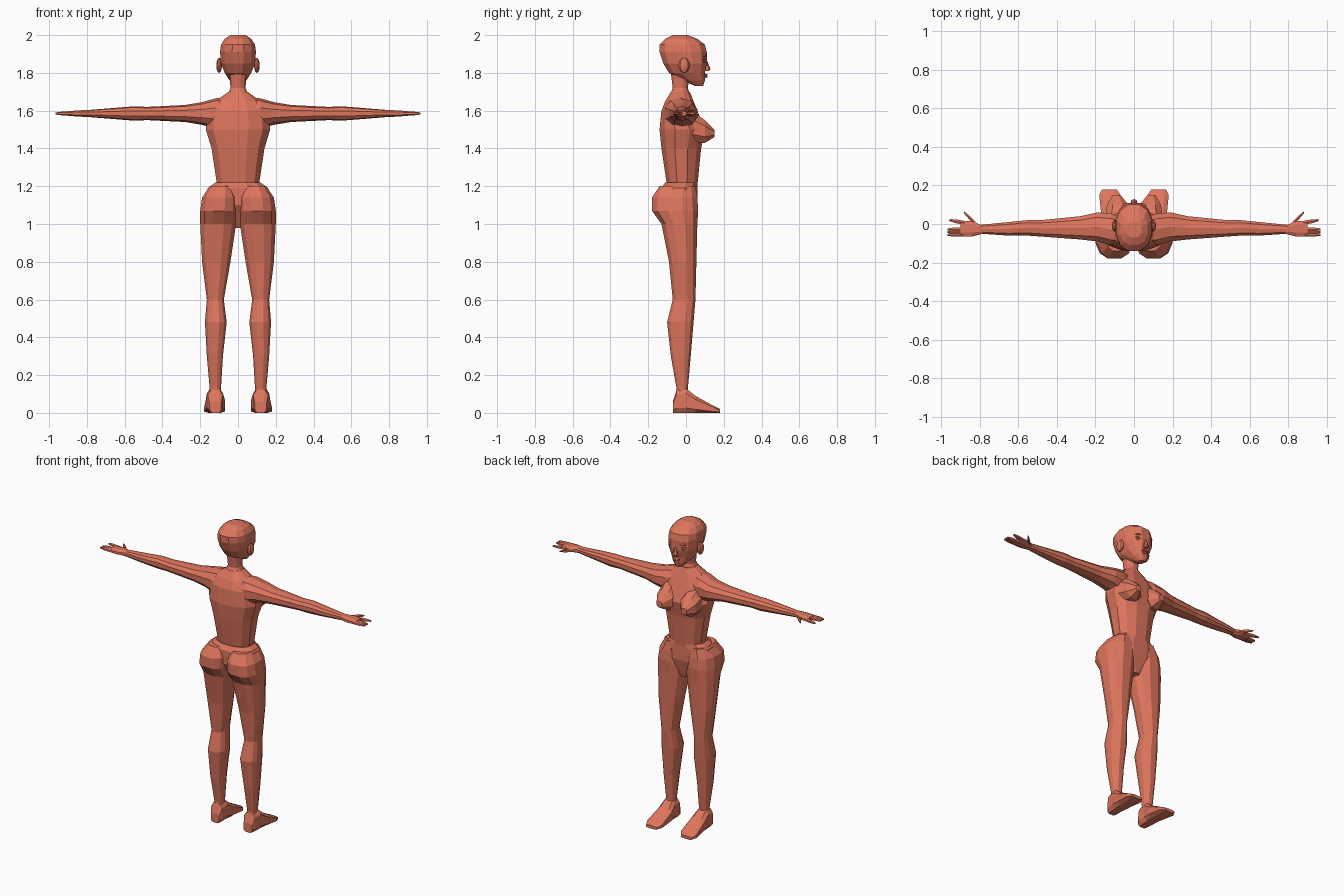
import bpy, bmesh, math
from mathutils import Vector, Matrix

default_cube = bpy.data.objects.get("Cube")
if default_cube:
    bpy.data.objects.remove(default_cube, do_unlink=True)

skin = bpy.data.materials.new("terracotta skin")
skin.use_nodes = True
colour = (.73, .18, .11, 1)
skin.diffuse_color = colour
skin.node_tree.nodes["Principled BSDF"].inputs["Base Color"].default_value = colour

X, Y, Z = range(3)
ARM_HEIGHT = 1.585
FINGER = .01


def finish(name, bm):
    """Turn the working mesh into a flat shaded part with the skin colour."""
    bmesh.ops.recalc_face_normals(bm, faces=bm.faces)
    mesh = bpy.data.meshes.new(name)
    bm.to_mesh(mesh)
    bm.free()
    mesh.materials.append(skin)
    part = bpy.data.objects.new(name, mesh)
    bpy.context.collection.objects.link(part)


def section(sides, power):
    """Rounded polygon that exactly fills a box from -1 to 1."""
    def curve(value):
        return math.copysign(abs(value) ** power, value)
    angles = [math.tau * (i + .5) / sides for i in range(sides)]
    points = [(curve(math.cos(a)), curve(math.sin(a))) for a in angles]
    wide = max(u for u, v in points)
    tall = max(v for u, v in points)
    return [(u / wide, v / tall) for u, v in points]


def loft(name, axis, rows, sides=12, power=.85, mirror=1):
    """Skin a row of sections; each row is position, low/high, low/high."""
    first, second = [i for i in (X, Y, Z) if i != axis]
    bm = bmesh.new()
    rings = []
    for position, a_low, a_high, b_low, b_high in rows:
        ring = []
        for u, v in section(sides, power):
            point = Vector()
            point[axis] = position
            point[first] = (a_low + a_high + u * (a_high - a_low)) / 2
            point[second] = (b_low + b_high + v * (b_high - b_low)) / 2
            point.x *= mirror
            ring.append(bm.verts.new(point))
        rings.append(ring)
    for lower, upper in zip(rings, rings[1:]):
        for i in range(sides):
            j = (i + 1) % sides
            bm.faces.new((lower[i], lower[j], upper[j], upper[i]))
    bm.faces.new(rings[0])
    bm.faces.new(rings[-1])
    finish(name, bm)


def upright(name, rows, **options):
    """Symmetric vertical loft; each row is height, half width, back, front."""
    loft(name, Z, [(z, -w, w, back, front) for z, w, back, front in rows], **options)


def outstretched(name, rows, **options):
    """Level sideways loft; each row is x, back, front, half thickness."""
    loft(name, X, [(x, back, front, ARM_HEIGHT - h, ARM_HEIGHT + h)
                   for x, back, front, h in rows], **options)


def finger(name, start, end, **options):
    """Tapering finger between two points of the hand's plane."""
    rows = []
    for blend, radius in ((0, FINGER), (.6, FINGER), (1, FINGER / 2)):
        x, y = Vector(start).lerp(Vector(end), blend)
        rows.append((x, y - radius, y + radius, radius))
    outstretched(name, rows, sides=6, **options)


def blob(name, centre, radii, mirror=1):
    """Squashed faceted ball."""
    bm = bmesh.new()
    place = Matrix.Translation(centre) @ Matrix.Diagonal((*radii, 1))
    bmesh.ops.create_uvsphere(bm, u_segments=8, v_segments=6, radius=1, matrix=place)
    for vert in bm.verts:
        vert.co.x *= mirror
    finish(name, bm)


def pair(build, name, *shape, **options):
    """Left part and its mirrored right twin."""
    for side, sign in (("left", 1), ("right", -1)):
        build(side + "_" + name, *shape, mirror=sign, **options)


# Trunk
upright("torso", [
    (1.2, .11, -.1, .06), (1.4, .14, -.13, .08), (1.5, .17, -.14, .1),
    (1.6, .16, -.13, .06), (1.65, .12, -.11, .04), (1.7, .05, -.08, .02)])
upright("neck", [(1.65, .07, -.1, .03), (1.72, .04, -.07, .01), (1.8, .045, -.08, .02)])
upright("pelvis", [
    (1.22, .12, -.11, .06), (1.19, .16, -.13, .06),
    (1.1, .17, -.13, .06), (.98, .03, -.06, .03)])
pair(loft, "breast", Y, [
    (.03, .02, .15, 1.43, 1.6), (.1, .03, .14, 1.43, 1.55),
    (.15, .07, .11, 1.46, 1.5)], sides=8)

# Head and face
upright("head", [
    (1.73, .02, .05, .09), (1.76, .045, -.02, .1), (1.8, .07, -.09, .1),
    (1.85, .09, -.12, .11), (1.91, .095, -.14, .11), (1.95, .09, -.14, .1),
    (1.98, .07, -.11, .06), (2, .04, -.07, .01)])
upright("nose", [(1.81, .015, .09, .12), (1.82, .015, .09, .13), (1.87, .006, .09, .11)], sides=6)
blob("upper_lip", (0, .1, 1.79), (.025, .015, .006))
blob("lower_lip", (0, .1, 1.78), (.02, .015, .006))
pair(blob, "ear", (.1, -.01, 1.84), (.015, .03, .04))
pair(blob, "eye", (.04, .09, 1.86), (.02, .015, .01))
pair(blob, "eyelid", (.04, .09, 1.87), (.025, .015, .005))
pair(blob, "brow", (.04, .09, 1.89), (.025, .02, .006))

# Arms and hands
pair(outstretched, "arm", [
    (.04, -.11, .03, .09), (.12, -.11, .055, .08), (.19, -.09, .06, .06),
    (.28, -.08, .04, .045), (.48, -.065, .02, .035), (.55, -.06, .02, .038),
    (.65, -.06, .01, .03), (.8, -.05, -.005, .018)], sides=10)
pair(outstretched, "palm", [
    (.78, -.05, -.01, .018), (.84, -.065, .015, .017), (.9, -.065, .015, .012)], sides=8)
for number, label in enumerate(("middle", "ring", "little")):
    row = -.028 - number * .014
    pair(finger, label + "_finger", (.88, row), (.966, row))
pair(finger, "index_finger", (.87, .005), (.957, .02))
pair(finger, "thumb", (.82, 0), (.88, .06))

# Legs start as the buttocks and end at the ankles
pair(loft, "leg", Z, [
    (1.2, .03, .15, -.14, .05), (1.14, .005, .19, -.18, .06),
    (1.07, .005, .2, -.18, .065), (1, .01, .2, -.13, .06), (.8, .04, .19, -.09, .055),
    (.6, .075, .165, -.07, .05), (.48, .06, .175, -.1, .04), (.3, .08, .165, -.08, .025),
    (.13, .09, .15, -.05, .01), (.08, .09, .15, -.05, .01)])
pair(loft, "foot", Y, [
    (-.07, .09, .15, 0, .06), (-.05, .08, .16, 0, .12), (0, .08, .165, 0, .13),
    (.05, .07, .17, 0, .09), (.15, .07, .18, 0, .035), (.18, .09, .165, 0, .02)],
    sides=8, power=.6)
